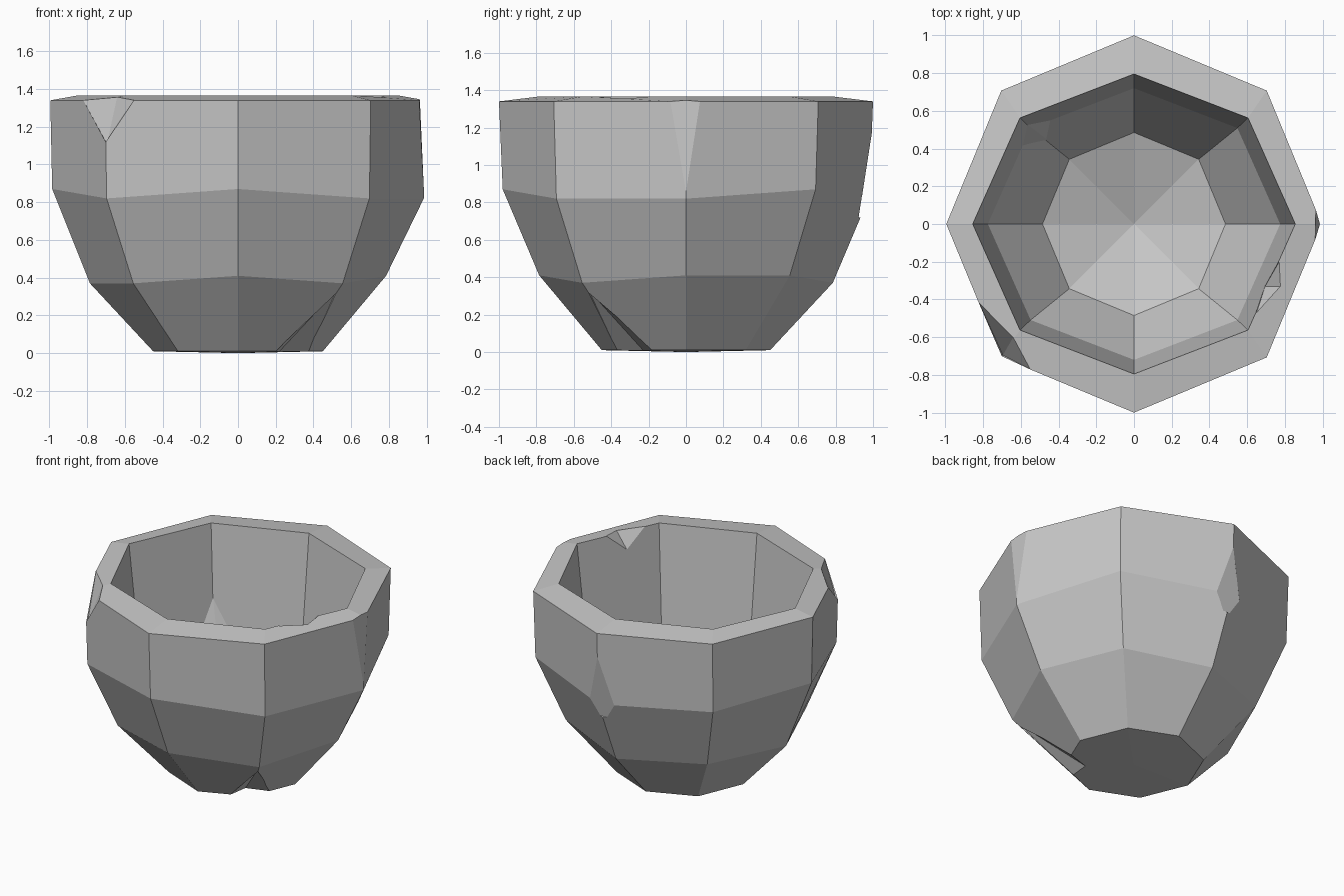
import bpy, bmesh
from math import cos, sin, pi
from mathutils import Vector

cube = bpy.data.objects.get("Cube")
if cube:
    bpy.data.objects.remove(cube)

# One flat stone grey
stone = bpy.data.materials.new("stone grey")
stone.use_nodes = True
grey = (0.57, 0.57, 0.57, 1)
stone.diffuse_color = grey
shader = next(n for n in stone.node_tree.nodes if n.type == 'BSDF_PRINCIPLED')
shader.inputs["Base Color"].default_value = grey
shader.inputs["Roughness"].default_value = 0.9


def make_object(name, bm):
    bmesh.ops.recalc_face_normals(bm, faces=bm.faces)
    mesh = bpy.data.meshes.new(name)
    bm.to_mesh(mesh)
    bm.free()
    mesh.materials.append(stone)
    obj = bpy.data.objects.new(name, mesh)
    bpy.context.collection.objects.link(obj)
    return obj


def make_hull(name, points):
    bm = bmesh.new()
    verts = [bm.verts.new(p) for p in points]
    hull = bmesh.ops.convex_hull(bm, input=verts)
    spare = {g for g in hull["geom_interior"] + hull["geom_unused"]
             if isinstance(g, bmesh.types.BMVert)}
    bmesh.ops.delete(bm, geom=list(spare), context='VERTS')
    return make_object(name, bm)


def build_bowl():
    SIDES = 8
    # Slight unevenness of the hand-carved shoulder and belly heights
    belly = [.41, .41, .37, .39, .37, .37, .41, .37]
    shoulder = [.82, .87, .83, .85, .87, .82, .87, .82]
    flat = lambda z: [z] * SIDES
    # x radius, y radius, heights: from the foot up and over the rim to the floor
    profile = [(.45, .45, flat(.01)), (.785, .785, belly), (.985, .98, shoulder),
               (.995, 1.0, flat(1.34)), (.855, .795, flat(1.365)),
               (.775, .72, flat(.64)), (.485, .485, flat(.22))]
    bm = bmesh.new()
    rings = []
    for rx, ry, heights in profile:
        ring = []
        for i, z in enumerate(heights):
            a = 2 * pi * i / SIDES
            ring.append(bm.verts.new((rx * cos(a), ry * sin(a), z)))
        rings.append(ring)
    for low, high in zip(rings, rings[1:]):
        for i in range(SIDES):
            j = (i + 1) % SIDES
            bm.faces.new((low[i], low[j], high[j], high[i]))
    # Shallow cones close the underside and the inner floor
    for ring, z in ((rings[0], 0), (rings[-1], .05)):
        tip = bm.verts.new((0, 0, z))
        for i in range(SIDES):
            bm.faces.new((ring[i], ring[(i + 1) % SIDES], tip))
    return make_object("bowl", bm)


def chip(bowl, apex, mouth, beyond):
    """Knock out a wedge that opens from the apex through the mouth points."""
    apex = Vector(apex)
    spread = [apex + (Vector(p) - apex) * 1.4 for p in mouth]
    cutter = make_hull("chip_cutter", [apex, *spread, beyond])
    cutter.hide_render = True
    cut = bowl.modifiers.new("chip", 'BOOLEAN')
    cut.operation = 'DIFFERENCE'
    cut.solver = 'EXACT'
    cut.object = cutter
    bpy.ops.object.modifier_apply(modifier=cut.name)
    bpy.data.objects.remove(cutter)


bowl = build_bowl()
bpy.ops.object.select_all(action='DESELECT')
bpy.context.view_layer.objects.active = bowl
bowl.select_set(True)

# Broken rim corner at the front
chip(bowl, (-.695, -.695, 1.11),
     [(-.82, -.42, 1.34), (-.55, -.77, 1.34), (-.64, -.60, 1.36)], (-.95, -.95, 1.5))
# Worn outer edge on the side, dipping at the rim
chip(bowl, (.987, 0, .83),
     [(.965, .1, 1.335), (.96, -.12, 1.33), (.966, 0, 1.33)], (1.2, 0, 1.5))
# Dent in the back shoulder
chip(bowl, (0, .993, 1.17), [(-.09, .943, .85), (.09, .943, .85)], (0, 1.2, .6))
# Nick on the inner lip
chip(bowl, (.695, -.33, 1.24),
     [(.77, -.20, 1.365), (.65, -.47, 1.365), (.78, -.33, 1.36)], (.5, -.25, 1.5))
# Split at the foot
chip(bowl, (.52, -.52, .33),
     [(.2, -.37, .01), (.38, -.18, .01), (.22, -.23, .01)], (.5, -.5, -.15))

# Uncarved lump left in one inner corner
make_hull("inner_corner_lump",
          [(-.575, .535, .90), (-.60, .40, .62), (-.42, .565, .62),
           (-.45, .44, .43), (-.64, .60, .64)])
